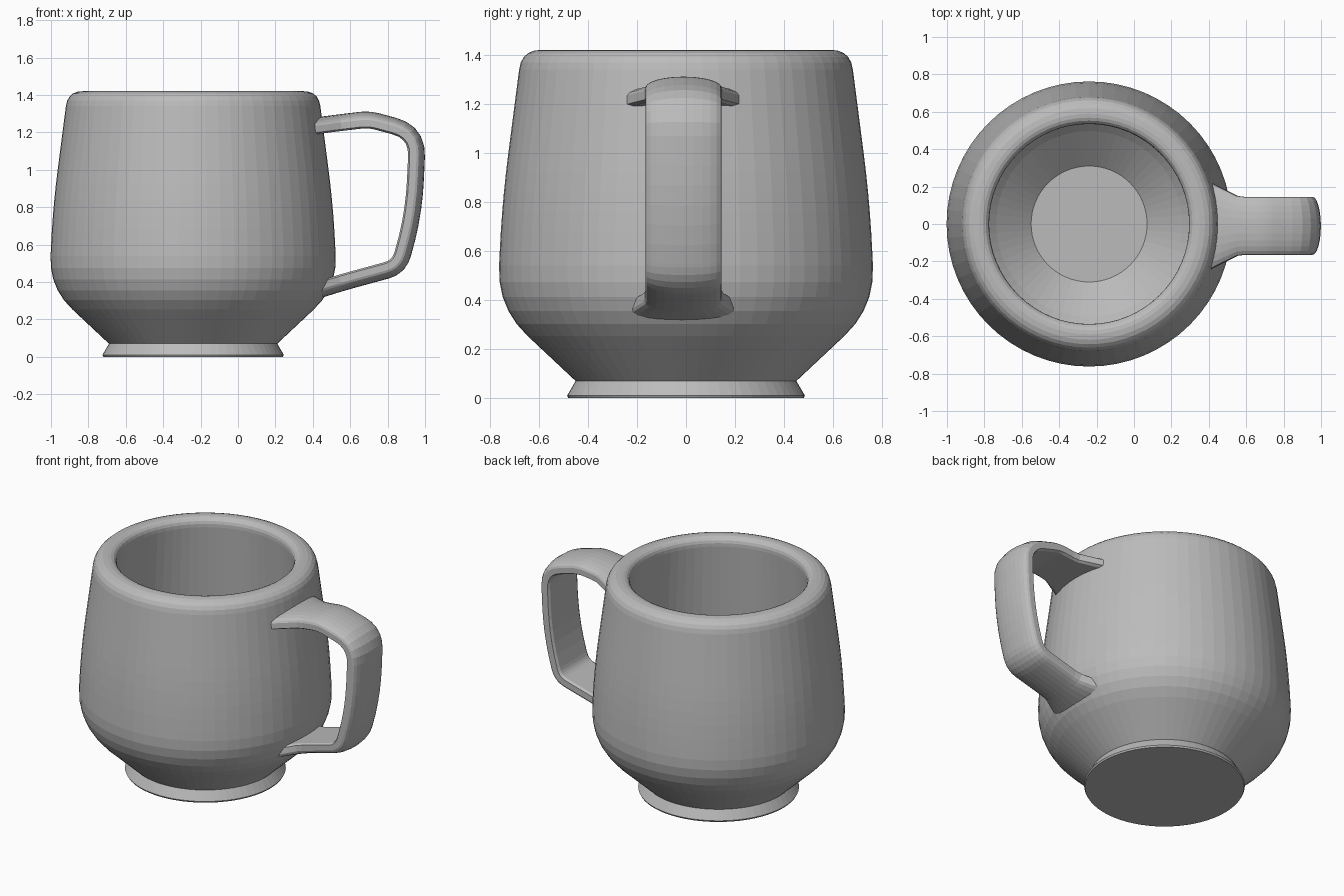
import bpy, bmesh, math
from mathutils import Vector

cube = bpy.data.objects.get("Cube")
if cube:
    bpy.data.objects.remove(cube, do_unlink=True)

grey = bpy.data.materials.new("stoneware grey")
grey.use_nodes = True
colour = (0.5, 0.5, 0.5, 1)
grey.diffuse_color = colour
grey.node_tree.nodes["Principled BSDF"].inputs["Base Color"].default_value = colour

CUP_CENTRE = -0.24
SEGMENTS = 64
HANDLE_THICKNESS = 0.09


def rounded_path(corners, steps=5):
    """Turn (across, up, rounding) corners into a path with curved bends."""
    points = [Vector(corner[:2]) for corner in corners]
    path = [points[0]]
    for before, here, after, corner in zip(points, points[1:], points[2:], corners[1:]):
        rounding = corner[2]
        if rounding == 0:
            path.append(here)
            continue
        start = here + (before - here).normalized() * rounding
        end = here + (after - here).normalized() * rounding
        for step in range(steps + 1):
            t = step / steps
            path.append(start.lerp(here, t).lerp(here.lerp(end, t), t))
    path.append(points[-1])
    return path


def skin(name, rings):
    """Bridge consecutive closed rings of points and cap both ends."""
    bm = bmesh.new()
    loops = [[bm.verts.new(point) for point in ring] for ring in rings]
    for lower, upper in zip(loops, loops[1:]):
        for i in range(len(lower)):
            bm.faces.new((lower[i - 1], lower[i], upper[i], upper[i - 1]))
    bm.faces.new(loops[0])
    bm.faces.new(loops[-1])
    bmesh.ops.recalc_face_normals(bm, faces=bm.faces)
    mesh = bpy.data.meshes.new(name)
    bm.to_mesh(mesh)
    bm.free()
    mesh.materials.append(grey)
    part = bpy.data.objects.new(name, mesh)
    bpy.context.collection.objects.link(part)


def circle(radius, height):
    ring = []
    for i in range(SEGMENTS):
        angle = math.tau * i / SEGMENTS
        ring.append((CUP_CENTRE + radius * math.cos(angle), radius * math.sin(angle), height))
    return ring


def handle_section(centre, tangent):
    """Flat-bottomed, crowned band that widens where it meets the cup."""
    outward = Vector((-tangent.y, tangent.x)).normalized() * HANDLE_THICKNESS
    half_width = 0.155 + max(0, 0.56 - centre.x) / 2
    crown = [math.pi * i / 12 for i in range(13)]
    outline = [(math.cos(angle), math.sin(angle) / 2) for angle in crown]
    outline += [(-1, -0.4), (-0.9, -0.5), (0.9, -0.5), (1, -0.4)]
    ring = []
    for across, out in outline:
        point = centre + outward * out
        ring.append((point.x, across * half_width - 0.01, point.y))
    return ring


# Cup: flared foot, conical base, tapering wall, round lip, hollow and floor
cup_profile = rounded_path([
    (0.48, 0, 0), (0.485, 0.01, 0), (0.45, 0.07, 0),
    (0.77, 0.37, 0.17), (0.75, 0.8, 0.2), (0.67, 1.42, 0.08),
    (0.53, 1.42, 0.06), (0.61, 0.42, 0.15), (0.31, 0.16, 0)])
skin("cup_body", [circle(point.x, point.y) for point in cup_profile])

# Handle: a band swept along a rounded loop from upper wall to lower wall
handle_path = rounded_path([
    (0.38, 1.23, 0), (0.53, 1.25, 0.1), (0.7, 1.27, 0.05), (0.96, 1.2, 0.13),
    (0.94, 0.75, 0.2), (0.86, 0.48, 0.07), (0.53, 0.39, 0.1), (0.38, 0.34, 0)])
before = handle_path[:1] + handle_path[:-1]
after = handle_path[1:] + handle_path[-1:]
skin("handle", [handle_section(here, b - a)
                for a, here, b in zip(before, handle_path, after)])
